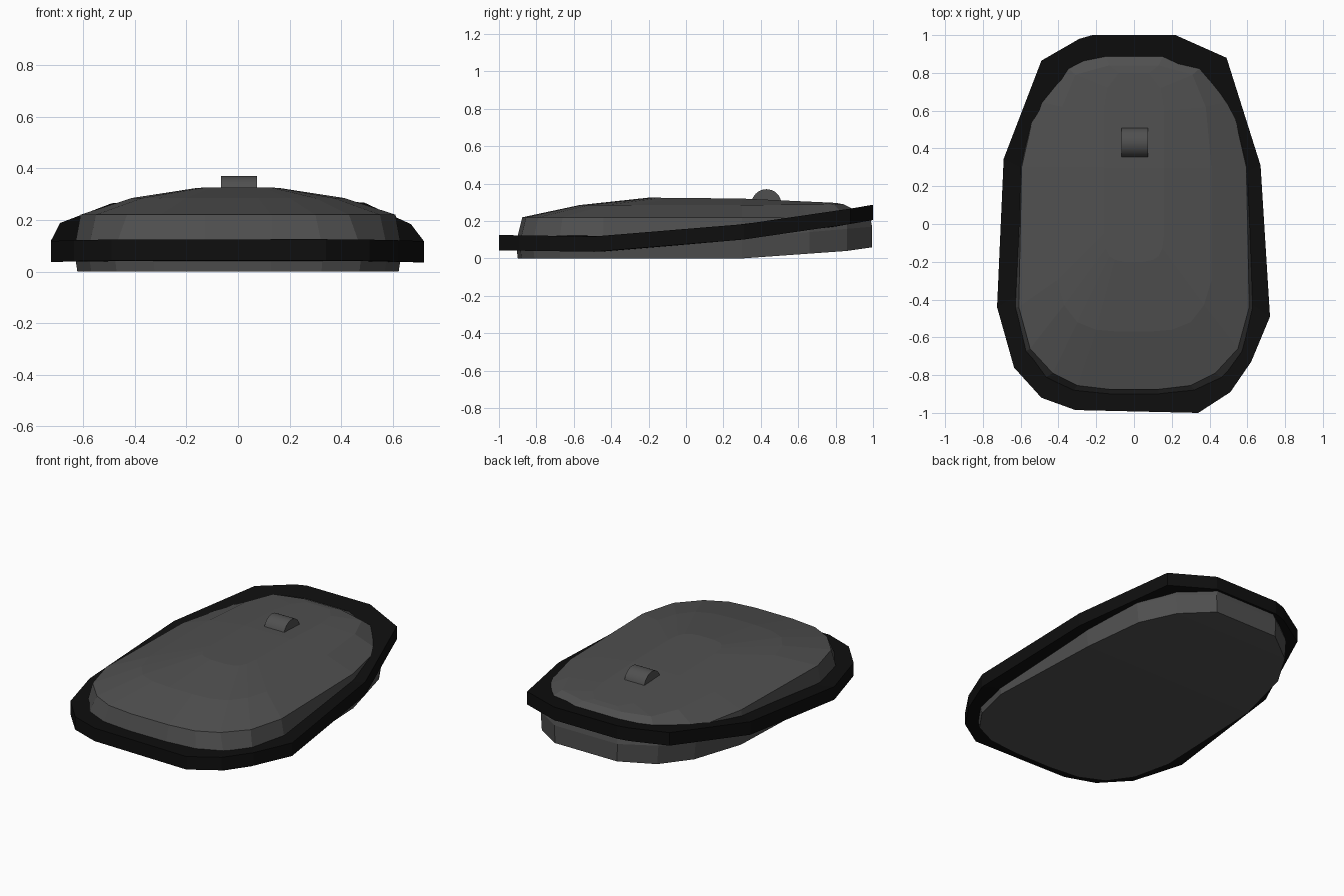
import bpy, bmesh, math

cube = bpy.data.objects.get("Cube")
if cube:
    bpy.data.objects.remove(cube, do_unlink=True)


def material(name, value):
    m = bpy.data.materials.new(name)
    m.use_nodes = True
    colour = (value, value, value, 1)
    m.diffuse_color = colour
    m.node_tree.nodes["Principled BSDF"].inputs["Base Color"].default_value = colour
    return m


grey = material("dark grey", 0.08)
black = material("black rubber", 0.0045)


def ramp(points):
    """Piecewise linear height along y."""
    def height(y):
        if y <= points[0][0]:
            return points[0][1]
        for (a, za), (b, zb) in zip(points, points[1:]):
            if y <= b:
                return za + (zb - za) * (y - a) / (b - a)
        return points[-1][1]
    return height


def add_ring(bm, outline, height):
    return [bm.verts.new((x, y, height(y))) for x, y in outline]


def bridge(bm, a, b):
    n = len(a)
    for i in range(n):
        j = (i + 1) % n
        bm.faces.new((a[i], a[j], b[j], b[i]))


def cap(bm, ring):
    """Close a mirrored ring with strips running across x."""
    n = len(ring)
    for i in range(n // 2 - 1):
        bm.faces.new((ring[i], ring[i + 1], ring[n - 2 - i], ring[n - 1 - i]))


def finish(bm, name, mat):
    bmesh.ops.recalc_face_normals(bm, faces=bm.faces)
    mesh = bpy.data.meshes.new(name)
    bm.to_mesh(mesh)
    bm.free()
    mesh.materials.append(mat)
    obj = bpy.data.objects.new(name, mesh)
    bpy.context.collection.objects.link(obj)
    return obj


def mirrored(half):
    return half + [(-x, y) for x, y in reversed(half)]


# Body shell: half outlines from front to back
belly = [(0.13, -0.91), (0.33, -0.89), (0.48, -0.82), (0.58, -0.68), (0.635, -0.44),
         (0.605, 0.3), (0.53, 0.66), (0.41, 0.86), (0.22, 0.995)]
shoulder = [(0.13, -0.875), (0.3, -0.855), (0.43, -0.79), (0.55, -0.66), (0.61, -0.44),
            (0.595, 0.3), (0.515, 0.65), (0.39, 0.86), (0.2, 0.985)]
crown = [(0.08, -0.57), (0.2, -0.56), (0.3, -0.52), (0.37, -0.43), (0.41, -0.3),
         (0.41, 0.3), (0.38, 0.62), (0.31, 0.79), (0.13, 0.84)]
ridge = [(0.05, -0.2), (0.1, -0.19), (0.13, -0.17), (0.15, -0.13), (0.16, -0.05),
         (0.16, 0.3), (0.16, 0.6), (0.14, 0.72), (0.08, 0.8)]
sole = [(x * 0.98, y * 0.988 if y < 0 else y) for x, y in belly]

bm = bmesh.new()
layers = [
    (sole, ramp([(0.3, 0), (0.86, 0.04), (1, 0.06)])),
    (belly, ramp([(-0.5, 0.08), (0.3, 0.11), (1, 0.17)])),
    (shoulder, ramp([(0.3, 0.22), (0.7, 0.215), (1, 0.22)])),
    (crown, ramp([(0.3, 0.285), (0.84, 0.29)])),
    (ridge, ramp([(-0.2, 0.325), (0.3, 0.32), (0.8, 0.297)])),
]
rings = [add_ring(bm, mirrored(half), h) for half, h in layers]
for lower, upper in zip(rings, rings[1:]):
    bridge(bm, lower, upper)
cap(bm, rings[0])
cap(bm, rings[-1])
finish(bm, "mouse_body", grey)

# Rubber band rising towards the back
outer = [(0.34, -1), (0.51, -0.89), (0.62, -0.73), (0.72, -0.49), (0.67, 0.31),
         (0.49, 0.88), (0.22, 1), (-0.22, 1), (-0.29, 0.98), (-0.49, 0.865),
         (-0.69, 0.345), (-0.725, -0.44), (-0.635, -0.76), (-0.49, -0.92), (-0.31, -0.985)]
inner = [(x * 0.8, y * 0.8) for x, y in outer]
under = ramp([(-1, 0.043), (-0.45, 0.035), (0.3, 0.1), (0.62, 0.14), (1, 0.205)])


def over(y):
    return under(y) + 0.082


bm = bmesh.new()
loops = [add_ring(bm, o, h) for o, h in
         ((outer, under), (outer, over), (inner, over), (inner, under))]
for i in range(4):
    bridge(bm, loops[i], loops[(i + 1) % 4])
finish(bm, "side_band", black)

# Scroll wheel
bpy.ops.mesh.primitive_cylinder_add(vertices=32, radius=0.08, depth=0.138,
                                    location=(0.004, 0.43, 0.29),
                                    rotation=(0, math.pi / 2, 0))
wheel = bpy.context.object
wheel.name = "scroll_wheel"
wheel.data.materials.append(grey)
bpy.ops.object.shade_smooth_by_angle()
